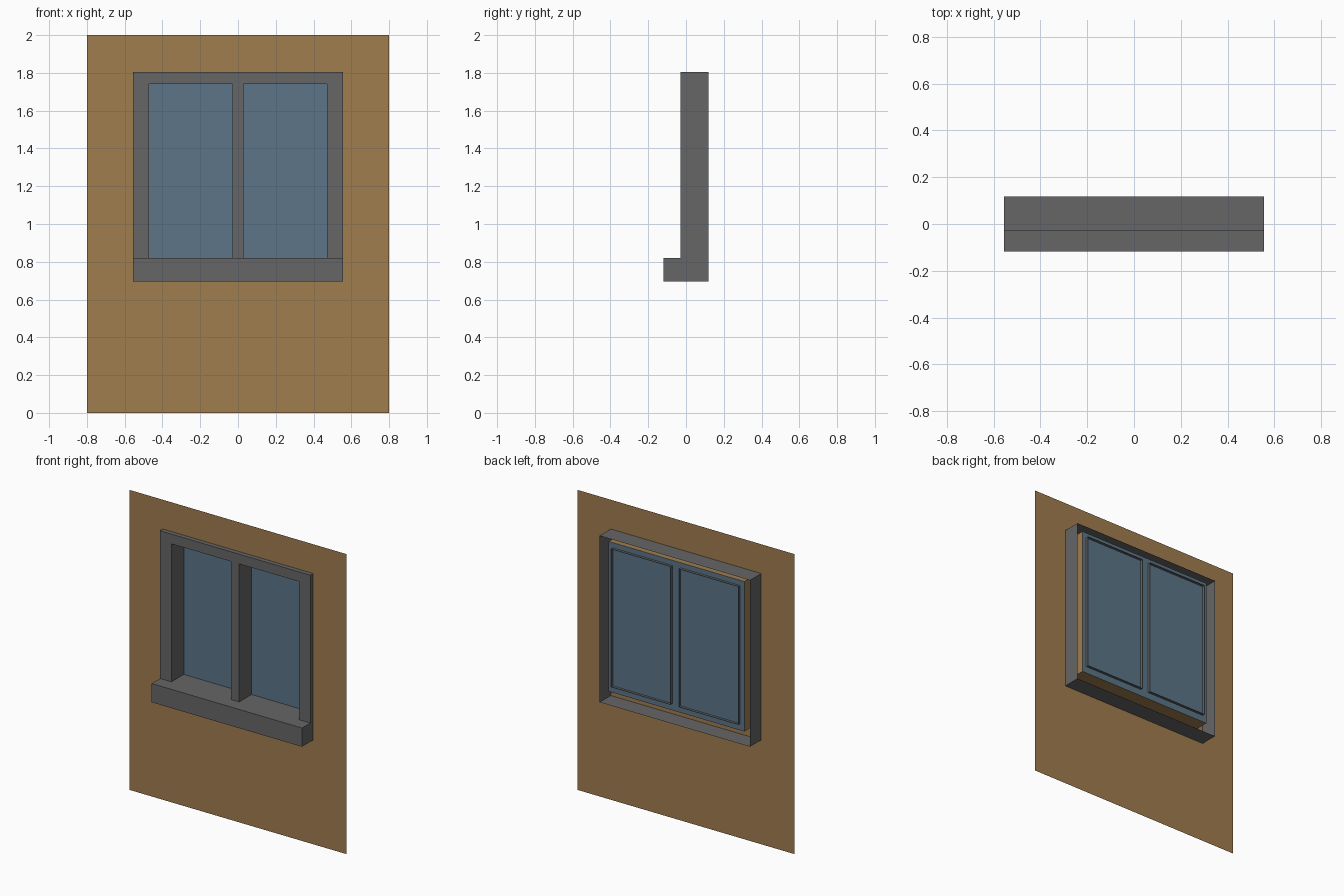
import bpy, bmesh

if "Cube" in bpy.data.objects:
    bpy.data.objects.remove(bpy.data.objects["Cube"])


def material(name, rgb):
    m = bpy.data.materials.new(name)
    m.diffuse_color = (*rgb, 1)
    m.use_nodes = True
    m.node_tree.nodes["Principled BSDF"].inputs["Base Color"].default_value = m.diffuse_color
    return m


BROWN = material("wall_brown", (0.352, 0.205, 0.078))
GREY = material("frame_grey", (0.133, 0.133, 0.133))
BLUE = material("glass_blue", (0.109, 0.178, 0.25))


def sheet(bm, xs, zs, y, holes=()):
    """Front-facing sheet of cells in the x-z plane, leaving out the (column, row) holes."""
    v = [[bm.verts.new((x, y, z)) for z in zs] for x in xs]
    for i in range(len(xs) - 1):
        for j in range(len(zs) - 1):
            if (i, j) not in holes:
                bm.faces.new((v[i][j], v[i + 1][j], v[i + 1][j + 1], v[i][j + 1]))
    for vert in [w for w in bm.verts if not w.link_faces]:
        bm.verts.remove(vert)


def extrude_edges(bm, edges, y):
    """Pull open edges straight back to depth y."""
    out = bmesh.ops.extrude_edge_only(bm, edges=edges)
    for g in out["geom"]:
        if isinstance(g, bmesh.types.BMVert):
            g.co.y = y


def finish(bm, name, mat):
    bm.normal_update()
    mesh = bpy.data.meshes.new(name)
    bm.to_mesh(mesh)
    bm.free()
    mesh.materials.append(mat)
    obj = bpy.data.objects.new(name, mesh)
    bpy.context.collection.objects.link(obj)
    return obj


BACK, FRONT, SILL, GLASS = 0.118, -0.03, -0.118, 0.1
HX, HZ0, HZ1 = 0.5, 0.775, 1.775  # opening in the wall

# Wall: thin sheet with an opening whose sides run back to the glass
bm = bmesh.new()
sheet(bm, (-0.8, -HX, HX, 0.8), (0, HZ0, HZ1, 2), 0, {(1, 1)})
rim = [e for e in bm.edges if e.is_boundary
       and all(abs(v.co.x) < 0.6 and 0.1 < v.co.z < 1.9 for v in e.verts)]
extrude_edges(bm, rim, GLASS)
finish(bm, "wall", BROWN)

# Glass: one pane closing the wall opening
bm = bmesh.new()
sheet(bm, (-HX, HX), (HZ0, HZ1), GLASS)
finish(bm, "glass", BLUE)

# Frame: open-backed casing with two lights and a projecting sill
bm = bmesh.new()
sheet(bm, (-0.555, -0.47, -0.03, 0.03, 0.47, 0.555), (0.695, 0.82, 1.74, 1.805),
      FRONT, {(1, 1), (3, 1)})
sill_faces = [f for f in bm.faces if f.calc_center_median().z < 0.82]
extrude_edges(bm, [e for e in bm.edges if e.is_boundary], BACK)
out = bmesh.ops.extrude_face_region(bm, geom=sill_faces)
for g in out["geom"]:
    if isinstance(g, bmesh.types.BMVert):
        g.co.y = SILL
# clear any sill face left behind on the casing plane
left = [f for f in bm.faces if all(abs(v.co.y - FRONT) < 1e-4 and v.co.z < 0.83 for v in f.verts)]
bmesh.ops.delete(bm, geom=left, context='FACES')
bmesh.ops.recalc_face_normals(bm, faces=bm.faces[:])
finish(bm, "window_frame", GREY)
